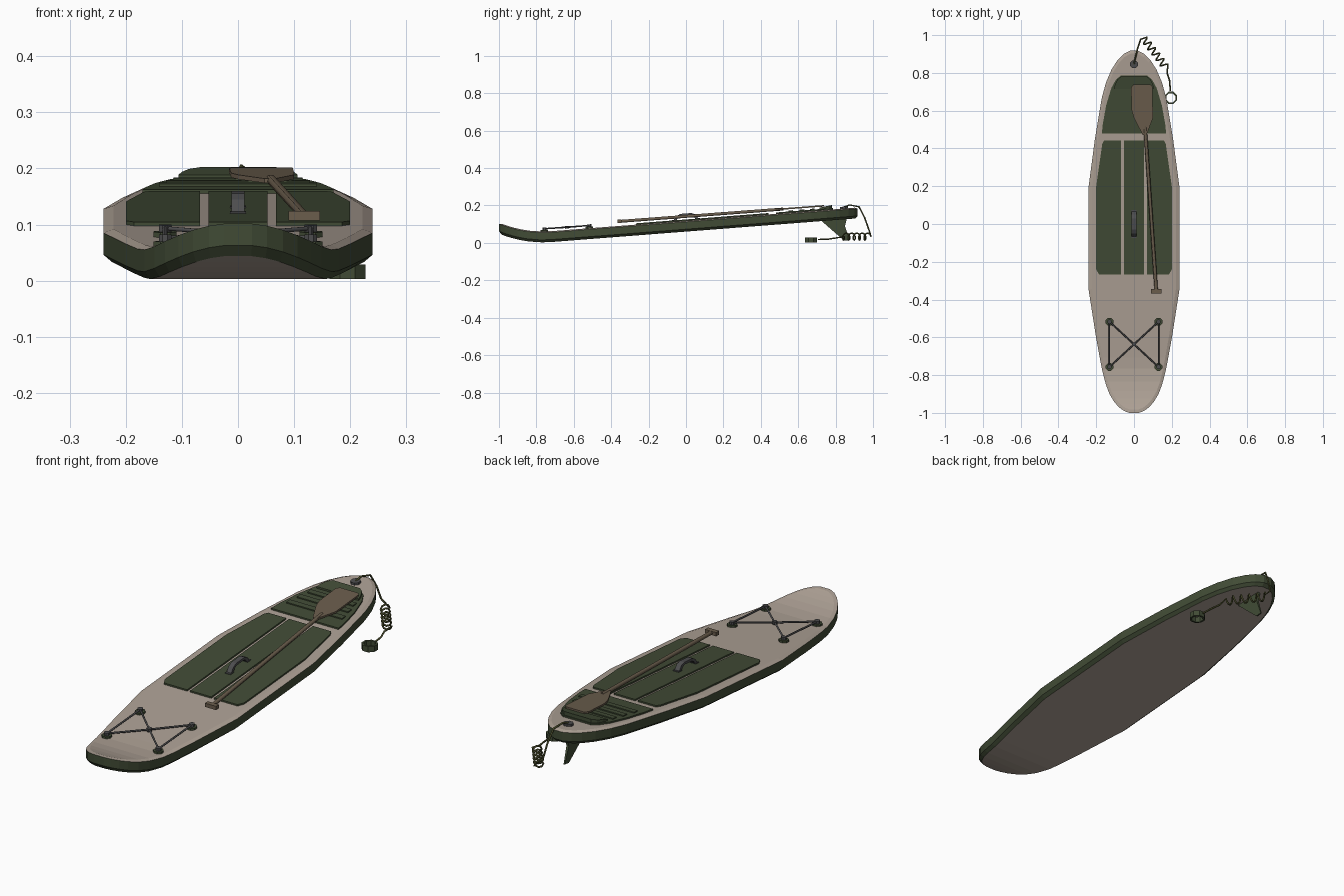
import bpy, bmesh, math
from mathutils import Vector

cube = bpy.data.objects.get("Cube")
if cube:
    bpy.data.objects.remove(cube)


def material(name, rgb):
    m = bpy.data.materials.new(name)
    m.use_nodes = True
    m.diffuse_color = (*rgb, 1)
    m.node_tree.nodes["Principled BSDF"].inputs["Base Color"].default_value = (*rgb, 1)
    return m


SAND = material("sand", (0.42, 0.355, 0.3))
GREEN = material("forest green", (0.053, 0.071, 0.036))
GREY = material("dark grey", (0.075, 0.075, 0.078))
BROWN = material("paddle brown", (0.145, 0.11, 0.073))
OLIVE = material("olive", (0.07, 0.075, 0.025))

THICK = 0.058


def hull(y):
    """Height of the underside, with the upturned bow."""
    return 0.0774 * (y + 0.78) + 0.85 * max(0, -0.72 - y) ** 2


def deck(y):
    return hull(y) + THICK


def finish(name, bm, *mats):
    bmesh.ops.recalc_face_normals(bm, faces=bm.faces)
    me = bpy.data.meshes.new(name)
    bm.to_mesh(me)
    bm.free()
    for m in mats:
        me.materials.append(m)
    ob = bpy.data.objects.new(name, me)
    bpy.context.collection.objects.link(ob)
    return ob


def prism(name, low, high, mat):
    """Solid between two matching rings of points."""
    bm = bmesh.new()
    a = [bm.verts.new(p) for p in low]
    b = [bm.verts.new(p) for p in high]
    bm.faces.new(a)
    bm.faces.new(b)
    for i in range(len(a)):
        j = (i + 1) % len(a)
        bm.faces.new((a[i], a[j], b[j], b[i]))
    return finish(name, bm, mat)


def deck_plate(name, outline, top, mat, low=-0.003):
    """Plate that follows the slope of the deck; top may vary along y."""
    rise = top if callable(top) else (lambda y: top)
    return prism(name, [(x, y, deck(y) + low) for x, y in outline],
                 [(x, y, deck(y) + rise(y)) for x, y in outline], mat)


def mirrored(half):
    return half + [(-x, y) for x, y in reversed(half)]


def rect(x0, x1, y0, y1):
    return [(x0, y0), (x1, y0), (x1, y1), (x0, y1)]


def disc(x, y, r, n=8):
    return [(x + r * math.cos(math.tau * (i + .5) / n),
             y + r * math.sin(math.tau * (i + .5) / n)) for i in range(n)]


def cord(name, pts, r, mat, res=1):
    cu = bpy.data.curves.new(name, "CURVE")
    cu.dimensions = "3D"
    cu.bevel_depth, cu.bevel_resolution, cu.use_fill_caps = r, res, True
    sp = cu.splines.new("POLY")
    sp.points.add(len(pts) - 1)
    for p, q in zip(sp.points, pts):
        p.co = (*q, 1)
    cu.materials.append(mat)
    ob = bpy.data.objects.new(name, cu)
    bpy.context.collection.objects.link(ob)
    return ob


# Board: four stacked rings joined by bands, closed by cross strips
stations = [(-1, .025), (-.99, .052), (-.97, .08), (-.94, .106), (-.9, .13), (-.85, .149),
            (-.78, .167), (-.72, .179), (-.6, .201), (-.35, .24), (.2, .24), (.45, .207),
            (.67, .17), (.75, .148), (.82, .118), (.87, .085), (.9, .055), (.918, .02)]
bm = bmesh.new()
rings = []
for inset, lift in ((.015, 0), (0, .013), (0, THICK - .006), (.018, THICK)):
    ring = []
    for side in (1, -1):
        for y, w in stations[::side]:
            yy = y * (1 - inset)
            ring.append(bm.verts.new((side * w * (1 - inset / .24), yy, hull(yy) + lift)))
    rings.append(ring)
n = len(rings[0])
for k, (a, b) in enumerate(zip(rings, rings[1:])):
    for i in range(n):
        f = bm.faces.new((a[i], a[(i + 1) % n], b[(i + 1) % n], b[i]))
        f.material_index = 1 if k < 2 else 0
for ring in (rings[0], rings[-1]):
    for i in range(len(stations) - 1):
        bm.faces.new((ring[i], ring[i + 1], ring[n - 2 - i], ring[n - 1 - i]))
finish("board", bm, SAND, GREEN)

# Deck pads
side_pad = [(.068, -.268), (.185, -.268), (.2, -.24), (.2, .2), (.168, .425), (.158, .442), (.068, .442)]
for name, s in (("left", 1), ("right", -1)):
    deck_plate(name + "_deck_pad", [(s * x, y) for x, y in side_pad], .007, GREEN)
deck_plate("center_deck_pad", rect(-.053, .053, -.268, .442), .007, GREEN)

# Tail pad with ridges and a raised kick
deck_plate("tail_pad", mirrored([(.17, .48), (.165, .53), (.147, .63), (.12, .72),
                                 (.095, .765), (.07, .785)]), .007, GREEN)
for i, (y, w) in enumerate(((.56, .14), (.62, .128), (.675, .115))):
    deck_plate(f"tail_ridge_{i + 1}", rect(-w, w, y - .013, y + .013), .012, GREEN)
deck_plate("tail_kick", mirrored([(.106, .715), (.1, .74), (.088, .765), (.068, .78)]),
           lambda y: .015 + (y - .715) * .13, GREEN)

# Carry handle: arched strap with end tabs
arch = [(-.068, .006), (-.05, .03), (-.03, .039), (.03, .039), (.05, .03), (.068, .006),
        (.052, .006), (.038, .022), (.025, .028), (-.025, .028), (-.038, .022), (-.052, .006)]
prism("carry_handle", *[[(x, y, deck(y) + z) for y, z in arch] for x in (-.012, .012)], GREY)
for name, y in (("front", -.062), ("rear", .062)):
    deck_plate(name + "_handle_tab", rect(-.014, .014, y - .012, y + .012), .01, GREY)

# Bungee anchors, posts and cords
CX, Y0, Y1 = .13, -.757, -.517
mid = (0, -.637, deck(-.637) + .014)
for sn, s in (("left", 1), ("right", -1)):
    ends = []
    for yn, y in (("front", Y0), ("rear", Y1)):
        x = s * CX
        deck_plate(f"{yn}_{sn}_anchor", disc(x, y, .022), .009, GREEN)
        deck_plate(f"{yn}_{sn}_post", disc(x, y, .012), .021, GREY)
        ends.append((x, y, deck(y) + .015))
        cord(f"{yn}_{sn}_bungee", [ends[-1], mid], .0042, GREY)
    cord(f"{sn}_side_bungee", ends, .0042, GREY)
deck_plate("bungee_knot", disc(0, -.637, .011), .021, GREY, .007)

# Paddle
blade = [(.047, .47), (.066, .47), (.1, .56), (.098, .725), (.088, .738),
         (-.004, .738), (-.016, .722), (-.012, .6), (.0, .56)]
prism("paddle_blade", *[[(x, y, .178 + (y - .47) * .075 + h) for x, y in blade]
                        for h in (-.004, .004)], BROWN)
cord("paddle_shaft", [(.058, .52, .181), (.118, -.355, .115)], .009, BROWN)
grip = rect(.09, .146, -.367, -.345)
prism("paddle_grip", *[[(x, y, z) for x, y in grip] for z in (.107, .124)], BROWN)

# Fin: swept blade, thin at the tip
fin_profile = [(.71, .13, .008), (.865, .15, .008), (.85, .09, .006), (.875, .015, .003),
               (.845, .012, .003), (.79, .06, .006)]
prism("fin", *[[(s * t, y, z) for y, z, t in fin_profile] for s in (-1, 1)], GREEN)

# Leash: plug, lead, coil and ankle cuff
deck_plate("leash_plug", disc(0, .845, .022), .01, GREY)
start, end = Vector((.055, .978, .034)), Vector((.165, .835, .034))
axis = (end - start).normalized()
across = axis.cross(Vector((0, 0, 1)))
path = [(0, .845, deck(.845) + .008), (.006, .875, .203), (.018, .925, .193),
        (.028, .955, .135), (.035, .978, .07)]
TURNS, STEP = 5, 8
for i in range(TURNS * STEP + 1):
    a = math.tau * i / STEP
    path.append(start.lerp(end, i / (TURNS * STEP))
                + across * (-.019 * math.cos(a)) + Vector((0, 0, .019 * math.sin(a))))
path += [(.175, .8, .026), (.188, .76, .02), (.193, .705, .018)]
cord("leash", path, .0042, OLIVE)

bm = bmesh.new()
loops = [[bm.verts.new((x, y, z)) for x, y in disc(.195, .668, r)]
         for r, z in ((.035, .003), (.035, .029), (.026, .029), (.026, .003))]
for k in range(4):
    a, b = loops[k], loops[(k + 1) % 4]
    for i in range(8):
        j = (i + 1) % 8
        bm.faces.new((a[i], a[j], b[j], b[i]))
finish("ankle_cuff", bm, GREEN)
